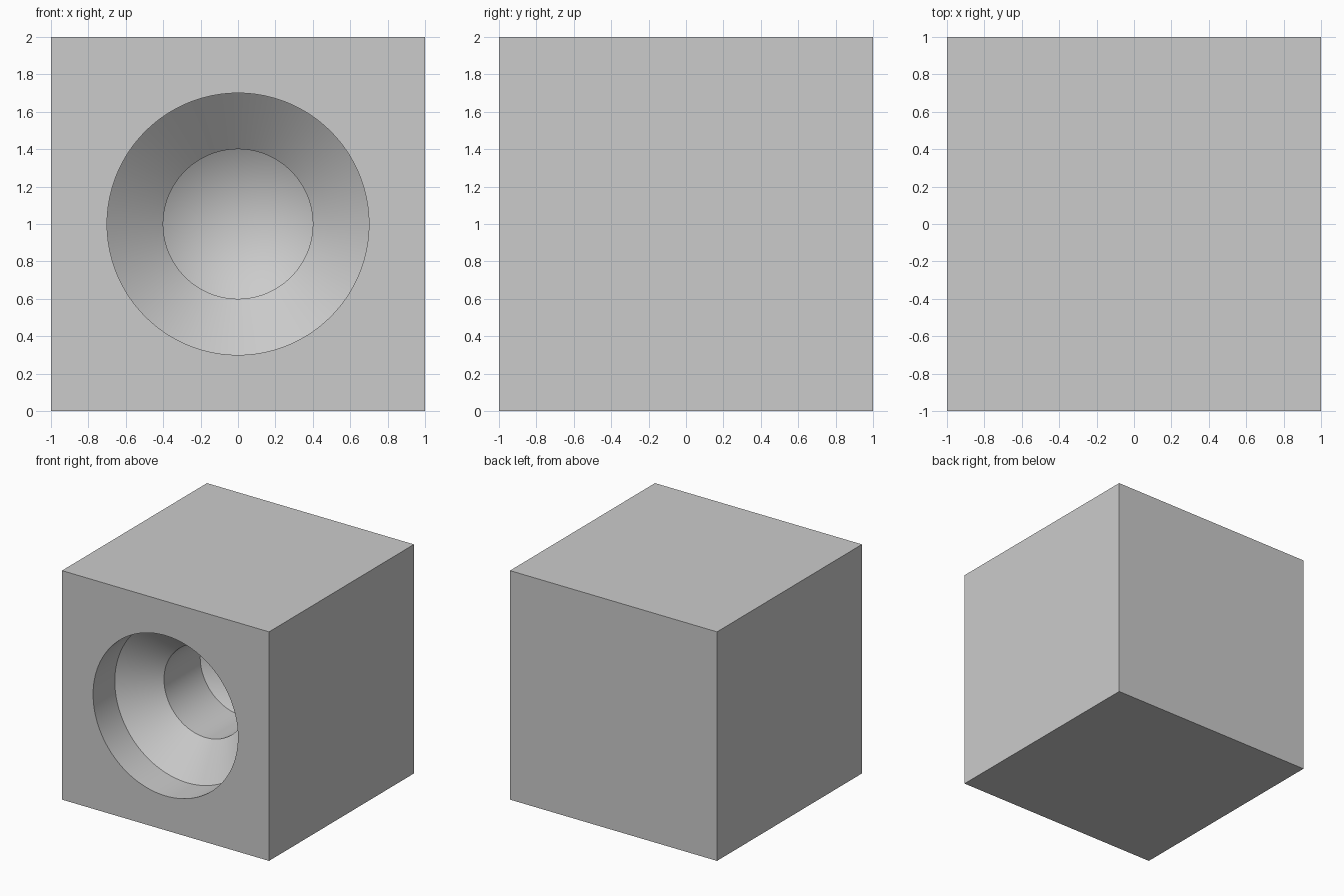
import bpy, bmesh, math

if "Cube" in bpy.data.objects:
    bpy.data.objects.remove(bpy.data.objects["Cube"])

SEGMENTS = 128
AXIS_Z = 1.0


def revolve_y(name, profile, tip_y):
    """Closed solid of (y, radius) rings around a y axis, ending in a point."""
    bm = bmesh.new()
    rings = []
    for y, r in profile:
        ring = []
        for i in range(SEGMENTS):
            a = 2 * math.pi * i / SEGMENTS
            ring.append(bm.verts.new((r * math.cos(a), y, AXIS_Z + r * math.sin(a))))
        rings.append(ring)
    tip = bm.verts.new((0, tip_y, AXIS_Z))
    bm.faces.new(rings[0])
    for i in range(SEGMENTS):
        j = (i + 1) % SEGMENTS
        for near, far in zip(rings, rings[1:]):
            bm.faces.new((near[i], near[j], far[j], far[i]))
        bm.faces.new((rings[-1][i], rings[-1][j], tip))
    bmesh.ops.recalc_face_normals(bm, faces=bm.faces)
    mesh = bpy.data.meshes.new(name)
    bm.to_mesh(mesh)
    bm.free()
    obj = bpy.data.objects.new(name, mesh)
    bpy.context.collection.objects.link(obj)
    return obj


# Stepped blind hole: counterbore, tapered shoulder, bore, conical drill point
cutter = revolve_y("stepped_hole_cutter",
                   [(-1.2, 0.7), (-0.7, 0.7), (-0.45, 0.4), (0.05, 0.4)],
                   tip_y=0.3)
cutter.hide_render = True

# Solid block
bpy.ops.mesh.primitive_cube_add(size=2, location=(0, 0, 1))
block = bpy.context.object
block.name = "drilled_block"

# Cut the hole into the front face
cut = block.modifiers.new("hole", 'BOOLEAN')
cut.operation = 'DIFFERENCE'
cut.solver = 'EXACT'
cut.object = cutter
bpy.ops.object.modifier_apply(modifier=cut.name)
bpy.data.objects.remove(cutter, do_unlink=True)

bpy.ops.object.shade_smooth_by_angle(angle=math.radians(30))
